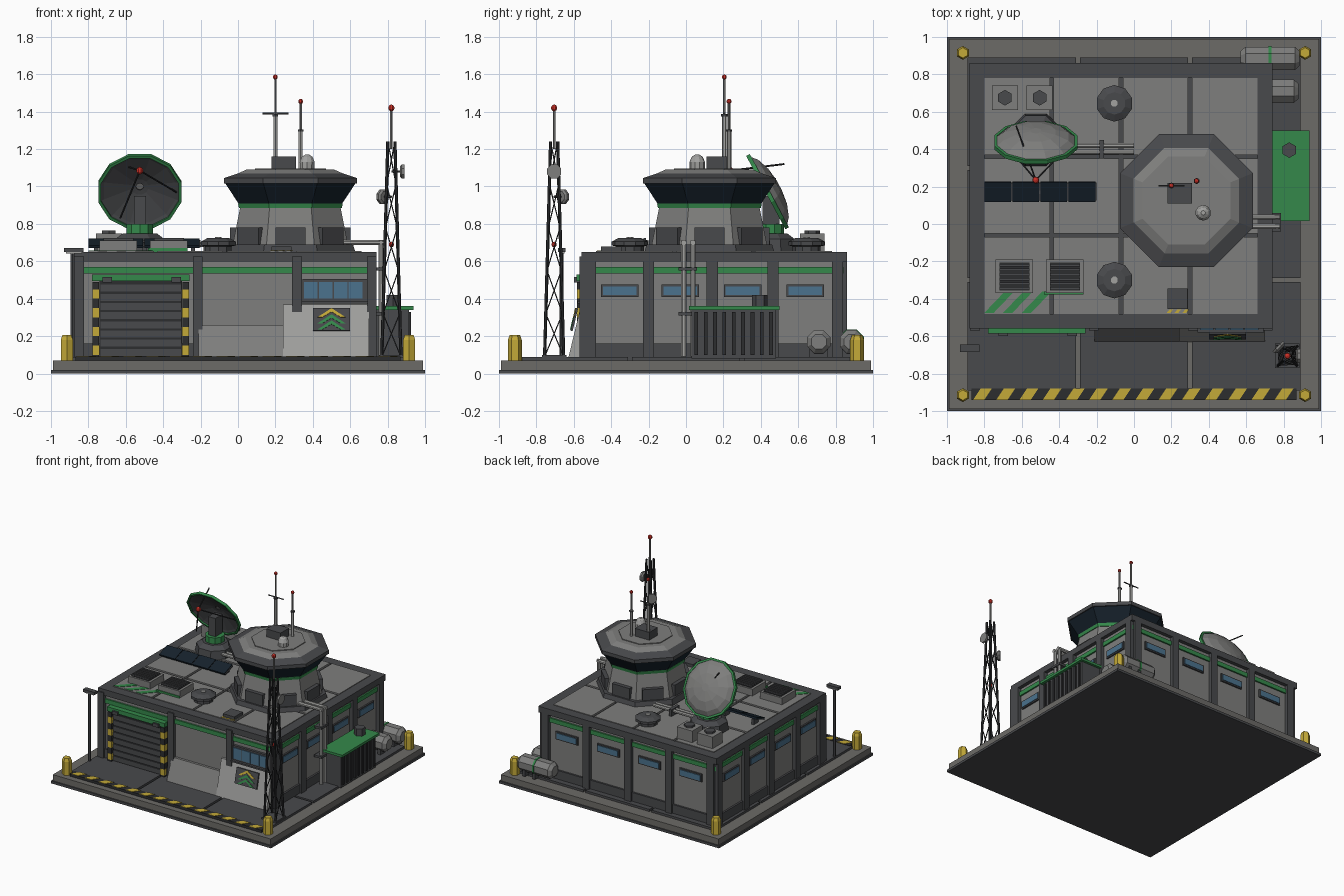
import bpy, math
from mathutils import Vector, Matrix

if "Cube" in bpy.data.objects:
    bpy.data.objects.remove(bpy.data.objects["Cube"])

def mat(name, r, g, b):
    m = bpy.data.materials.new(name)
    m.diffuse_color = (r, g, b, 1)
    m.use_nodes = True
    m.node_tree.nodes["Principled BSDF"].inputs["Base Color"].default_value = m.diffuse_color
    return m

DARK, MID, LIGHT = mat("dark", .065, .067, .072), mat("mid", .21, .21, .205), mat("light", .36, .36, .35)
BLACK, SLAB, GREEN = mat("black", .025, .026, .028), mat("slab", .15, .145, .135), mat("green", .035, .25, .07)
YELLOW, RED = mat("yellow", .55, .40, .04), mat("red", .6, .03, .02)
GLASS, PANE = mat("dark_glass", .008, .016, .025), mat("pane", .07, .17, .27)

def mesh(name, verts, faces, m):
    me = bpy.data.meshes.new(name)
    me.from_pydata([tuple(v) for v in verts], [], faces)
    me.materials.append(m)
    o = bpy.data.objects.new(name, me)
    bpy.context.collection.objects.link(o)
    return o

def extrude(name, pts, depth, m, M=Matrix()):
    """Flat outline (counter-clockwise) extruded along local z."""
    n = len(pts)
    v = [M @ Vector((x, y, z)) for z in (0, depth) for x, y in pts]
    f = [[i, (i + 1) % n, n + (i + 1) % n, n + i] for i in range(n)]
    return mesh(name, v, f + [list(range(n))[::-1], list(range(n, 2 * n))], m)

def box(name, x0, x1, y0, y1, z0, z1, m):
    return extrude(name, [(x0, y0), (x1, y0), (x1, y1), (x0, y1)], z1 - z0, m, Matrix.Translation((0, 0, z0)))

def lathe(name, prof, n, m, M=Matrix(), flat=True, closed=False):
    """Spin (radius, z) profile; flat=True measures the radius to the face centres."""
    k = 1 / math.cos(math.pi / n) if flat else 1
    v = [M @ Vector((r * k * math.cos(2 * math.pi * (i + .5) / n), r * k * math.sin(2 * math.pi * (i + .5) / n), z))
         for r, z in prof for i in range(n)]
    p = len(prof)
    f = [[a * n + i, a * n + (i + 1) % n, (a + 1) % p * n + (i + 1) % n, (a + 1) % p * n + i]
         for a in range(p if closed else p - 1) for i in range(n)]
    if not closed:
        f += [list(range(n))[::-1], list(range((p - 1) * n, p * n))]
    return mesh(name, v, f, m)

def at(x, y, z=0):
    return Matrix.Translation((x, y, z))

def aim(p, d):
    return Matrix.Translation(p) @ Vector(d).to_track_quat('Z', 'Y').to_matrix().to_4x4()

def rod(name, p, q, r, m, n=6, r2=None):
    d = Vector(q) - Vector(p)
    return lathe(name, [(r, 0), (r if r2 is None else r2, d.length)], n, m, aim(p, d), False)

def ball(name, p, r, m, n=8):
    return lathe(name, [(r * math.cos(a), r * math.sin(a)) for a in [math.radians(t) for t in (-85, -50, -18, 18, 50, 85)]], n, m, at(*p), False)

# ground slab, paving tiles, corner bollards, hazard strip
box("slab_foot", -1, 1, -1, 1, 0, .02, DARK)
box("slab", -.99, .99, -.99, .99, .02, .07, SLAB)
cuts = [(-.89, -.31), (-.29, .29), (.31, .89)]
for a in cuts:
    for b in cuts:
        box("paving_tile", *a, *b, .07, .088, DARK)
for sx in (-1, 1):
    for sy in (-1, 1):
        lathe("bollard", [(.032, .07), (.032, .18), (.024, .205)], 6, YELLOW, at(sx * .915, sy * .915))
box("hazard_strip", -.87, .87, -.94, -.88, .07, .091, BLACK)
for i in range(14):
    x = -.86 + i * .124
    extrude("hazard_stripe", [(x, -.94), (x + .06, -.94), (x + .1, -.88), (x + .04, -.88)], .004, YELLOW, at(0, 0, .09))

# main building
box("walls", -.85, .71, -.54, .83, .07, .61, MID)
box("plinth", -.865, .725, -.555, .845, .07, .16, DARK)
box("green_band", -.862, .722, -.552, .842, .535, .57, GREEN)
box("roof_deck", -.84, .70, -.53, .82, .6, .64, DARK)
for b in [(-.88, .74, -.56, -.48), (-.88, .74, .78, .86), (-.88, -.80, -.48, .78), (.66, .74, -.48, .78)]:
    box("parapet", *b, .6, .65, DARK)
for a in [(-.80, -.45), (-.43, -.08), (-.06, .29), (.31, .66)]:
    for b in [(-.48, -.07), (-.05, .35), (.37, .78)]:
        box("roof_panel", *a, *b, .63, .655, MID)

# pilasters and windows of the two long sides and the back
ys, xs = [-.51, -.2, .14, .465, .81], [-.82, -.44, -.07, .31, .68]
for x0, x1, w0, w1 in [(.70, .74, .70, .722), (-.88, -.84, -.862, -.84)]:
    for y in ys:
        box("side_pilaster", x0, x1, y - .03, y + .03, .08, .625, DARK)
    for a, b in zip(ys, ys[1:]):
        c = (a + b) / 2
        box("side_window_frame", w0, w1, c - .1, c + .1, .41, .475, DARK)
        box("side_window", w0 - .005, w1 + .005, c - .09, c + .09, .42, .465, PANE)
for x in xs:
    box("back_pilaster", x - .03, x + .03, .82, .86, .08, .625, DARK)
for a, b in zip(xs, xs[1:]):
    c = (a + b) / 2
    box("back_window_frame", c - .1, c + .1, .82, .842, .41, .475, DARK)
    box("back_window", c - .09, c + .09, .82, .847, .42, .465, PANE)
for x in (-.85, -.215, .315, .715):
    box("front_pilaster", x - .026, x + .026, -.57, -.53, .08, .625, DARK)

# garage door
box("door", -.74, -.30, -.562, -.53, .08, .5, BLACK)
for i in range(8):
    box("door_slat", -.735, -.305, -.57, -.55, .095 + i * .049, .132 + i * .049, DARK)
for x in (-.76, -.28):
    box("door_post", x - .018, x + .018, -.582, -.54, .088, .49, BLACK)
    for i in range(4):
        box("post_stripe", x - .019, x + .019, -.584, -.54, .1 + i * .1, .15 + i * .1, YELLOW)
box("door_lintel", -.78, -.26, -.585, -.54, .495, .53, GREEN)
for x in (-.7, -.33):
    box("door_lamp", x - .025, x + .025, -.60, -.57, .488, .515, DARK)

# sloped front skirts, front window, chevron plaque
YZX = Matrix(((0, 0, 1, 0), (1, 0, 0, 0), (0, 1, 0, 0), (0, 0, 0, 1)))
for x0, x1, h in [(-.21, .24, .26), (.24, .70, .37)]:
    extrude("front_skirt", [(-.63, .08), (-.53, .08), (-.53, h), (-.56, h)], x1 - x0, LIGHT if h > .3 else MID, at(x0, 0, 0) @ YZX)
box("window_frame", .345, .69, -.56, -.53, .385, .505, DARK)
box("window_sill", .34, .695, -.58, -.53, .375, .388, DARK)
for i in range(4):
    box("front_window", .352 + i * .08, .426 + i * .08, -.566, -.53, .4, .49, PANE)
P = at(.5, -.592, .285) @ Matrix.Rotation(math.radians(76.5), 4, 'X')
extrude("plaque", [(-.1, -.06), (.1, -.06), (.1, .065), (-.1, .065)], .012, DARK, P)
for i, m in enumerate((GREEN, GREEN, YELLOW)):
    y = -.055 + i * .034
    extrude("chevron", [(-.075, y), (-.05, y), (0, y + .03), (.05, y), (.075, y), (0, y + .05)], .005, m, P @ at(0, 0, .011))

# control tower
T = at(.28, .125)
lathe("tower_base", [(.35, .64), (.335, .69)], 8, DARK, T)
lathe("tower_column", [(.31, .68), (.268, .89)], 8, MID, T)
for i in range(8):
    R = T @ Matrix.Rotation(i * math.pi / 4, 4, 'Z') @ at(0, 0, .68)
    extrude("tower_buttress", [(.26, -.08), (.322, -.08), (.322, .08), (.26, .08)], .1, DARK, R)
lathe("tower_green_ring", [(.275, .885), (.28, .91)], 8, GREEN, T)
lathe("tower_glazing", [(.278, .91), (.35, 1.02)], 8, GLASS, T)
lathe("tower_roof_rim", [(.355, 1.015), (.355, 1.045), (.28, 1.07)], 8, DARK, T)
lathe("tower_roof", [(.285, 1.05), (.285, 1.068), (.235, 1.09)], 8, MID, T)
lathe("tower_roof_plate", [(.19, 1.08), (.19, 1.096)], 8, MID, T)
box("tower_hatch", .18, .31, .11, .22, 1.09, 1.16, DARK)
lathe("radome", [(.04, 1.09), (.042, 1.13), (.03, 1.158), (.012, 1.17)], 10, LIGHT, at(.37, .06), False)
for x, y, z0, z1 in [(.2, .205, 1.09, 1.585), (.335, .23, 1.08, 1.455)]:
    zm = z0 + (z1 - z0) * .6
    rod("antenna_lower", (x, y, z0), (x, y, zm), .012, LIGHT)
    rod("antenna_collar", (x, y, zm - .012), (x, y, zm), .017, DARK)
    rod("antenna_upper", (x, y, zm), (x, y, z1), .007, MID)
    ball("antenna_light", (x, y, z1), .014, RED)
rod("antenna_crossbar", (.13, .205, 1.39), (.27, .205, 1.39), .005, DARK)

# big dish: pedestal, bowl leaning forward, feed on three struts
D = Vector((-.525, .437, .973))
lathe("dish_base", [(.14, .65), (.13, .72), (.09, .75)], 8, DARK, at(-.525, .45))
lathe("dish_turntable", [(.07, .75), (.07, .8)], 10, GREEN, at(-.525, .45))
box("dish_yoke", -.557, -.493, .41, .5, .79, .95, DARK)
A = aim(D, (0, .88, .47))
lathe("dish_bowl_back", [(.222, 0), (.18, .035), (.11, .06), (.03, .07)], 12, MID, A, False, False)
lathe("dish_bowl_inside", [(.215, -.002), (.17, .022), (.1, .046), (.02, .055), (.02, .06), (.222, .0)], 12, DARK, A, False, True)
bowl = bpy.data.objects["dish_bowl_back"].data
bowl.update()
keep = [list(p.vertices) for p in bowl.polygons if not set(p.vertices) == set(range(12))]
vs = [v.co.copy() for v in bowl.vertices]
bowl.clear_geometry()
bowl.from_pydata(vs, [], keep)   # open the mouth of the bowl
lathe("dish_rim", [(.214, -.012), (.23, -.012), (.23, .01), (.214, .01)], 12, GREEN, A, False, True)
feed = (-.525, .235, 1.085)
for q in [(-.63, .525, 1.12), (-.33, .44, .97), (-.63, .36, .83)]:
    rod("feed_strut", feed, q, .005, BLACK)
ball("dish_feed", feed, .02, RED)

# roof equipment
for x in (-.69, -.505):
    box("fan_box", x - .07, x + .07, .61, .74, .65, .75, MID)
    lathe("fan", [(.036, .75), (.036, .765)], 6, DARK, at(x, .675))
S = at(0, .175, .69) @ Matrix.Rotation(math.radians(20), 4, 'X')
for i in range(4):
    x = -.8 + i * .15
    extrude("solar_panel", [(x, -.055), (x + .143, -.055), (x + .143, .055), (x, .055)], .015, GLASS, S)
extrude("solar_frame", [(-.8, -.05), (-.2, -.05), (-.2, .05), (-.8, .05)], .008, DARK, S)
for x in (-.76, -.5, -.24):
    box("solar_leg", x - .01, x + .01, .16, .22, .65, .7, DARK)
for x in (-.64, -.37):
    box("vent_box", x - .1, x + .1, -.37, -.19, .65, .71, MID)
    box("vent_well", x - .08, x + .08, -.355, -.205, .7, .714, BLACK)
    for i in range(6):
        box("vent_louvre", x - .08, x + .08, -.352 + i * .025, -.338 + i * .025, .71, .725, DARK)
box("vent_green_edge", -.48, -.27, -.377, -.36, .65, .67, GREEN)
for i in range(3):
    x = -.8 + i * .1
    extrude("roof_marking", [(x, -.475), (x + .05, -.475), (x + .16, -.36), (x + .11, -.36)], .003, GREEN, at(0, 0, .655))
for y in (.645, -.3):
    lathe("round_vent", [(.075, .65), (.075, .68), (.098, .685), (.098, .705), (.06, .725)], 10, DARK, at(-.105, y), False)
    lathe("vent_cap", [(.018, .72), (.018, .73)], 8, LIGHT, at(-.105, y))
box("roof_hatch", .18, .285, -.455, -.345, .65, .68, DARK)
for i in range(3):
    x = .175 + i * .042
    extrude("hatch_stripe", [(x, -.475), (x + .02, -.475), (x + .035, -.457), (x + .015, -.457)], .004, YELLOW, at(0, 0, .655))
for y in (.385, .42):
    rod("roof_pipe", (-.42, y, .69), (0, y, .69), .014, LIGHT, 8)
box("pipe_clamp", -.185, -.16, .35, .45, .65, .71, DARK)

# service pipes down the right wall
for y in (-.012, .037):
    rod("pipe_run", (.56, y, .7), (.78, y, .7), .015, LIGHT, 8)
    rod("pipe_drop", (.765, y, .71), (.765, y, .09), .015, LIGHT, 8)
for z in (.31, .55):
    box("pipe_bracket", .72, .785, -.04, .06, z, z + .018, DARK)

# generator and storage tanks
box("generator", .72, .915, .03, .48, .08, .34, DARK)
for i in range(9):
    box("generator_rib", .91, .925, .045 + i * .05, .065 + i * .05, .1, .33, BLACK)
box("generator_lid", .74, .937, .015, .5, .34, .36, GREEN)
lathe("exhaust", [(.036, .36), (.036, .42)], 6, DARK, at(.83, .395))
for y in (.71, .885):
    lathe("tank", [(.04, 0), (.062, .025), (.062, .29), (.04, .315)], 8, MID, aim((.57 if y > .8 else .565, y, .17), (1, 0, 0)))
    for x in (.73, .82):
        box("tank_cradle", x - .012, x + .012, y - .05, y + .05, .08, .14, DARK)
rod("tank_band", (.72, .885, .17), (.735, .885, .17), .071, GREEN, 8)

# lattice mast with relay discs
mx, my = .82, -.705
box("mast_foot", mx - .065, mx + .065, my - .065, my + .065, .08, .1, DARK)
corner = lambda a, t: (mx + .072 * (1 - .63 * t) * math.cos(a), my + .072 * (1 - .63 * t) * math.sin(a), .09 + 1.15 * t)
for k in range(4):
    a, b = math.pi / 4 + k * math.pi / 2, math.pi / 4 + (k + 1) * math.pi / 2
    rod("mast_leg", corner(a, 0), corner(a, 1), .009, BLACK)
    for i in range(5):
        rod("mast_brace", corner(a, i / 5), corner(b, (i + 1) / 5), .004, BLACK, 4)
rod("mast_tip", (mx, my, 1.2), (mx, my, 1.41), .007, MID)
ball("mast_light_top", (mx, my, 1.42), .018, RED)
ball("mast_light_mid", (mx, my, .69), .015, RED)
for p, d in [((.865, my, 1.08), (1, 0, 0)), ((.785, -.67, .945), (-1, 1, 0))]:
    lathe("relay_disc", [(.03, 0), (.041, .01), (.041, .025)], 8, MID, aim(p, d), False)
    rod("relay_arm", (mx, my, p[2]), p, .006, DARK)

# lamp post at the front left
rod("lamp_post", (-.885, -.665, .08), (-.885, -.665, .66), .011, DARK)
box("lamp_head", -.93, -.825, -.685, -.645, .65, .672, DARK)
box("lamp_lens", -.92, -.835, -.68, -.65, .643, .651, LIGHT)
